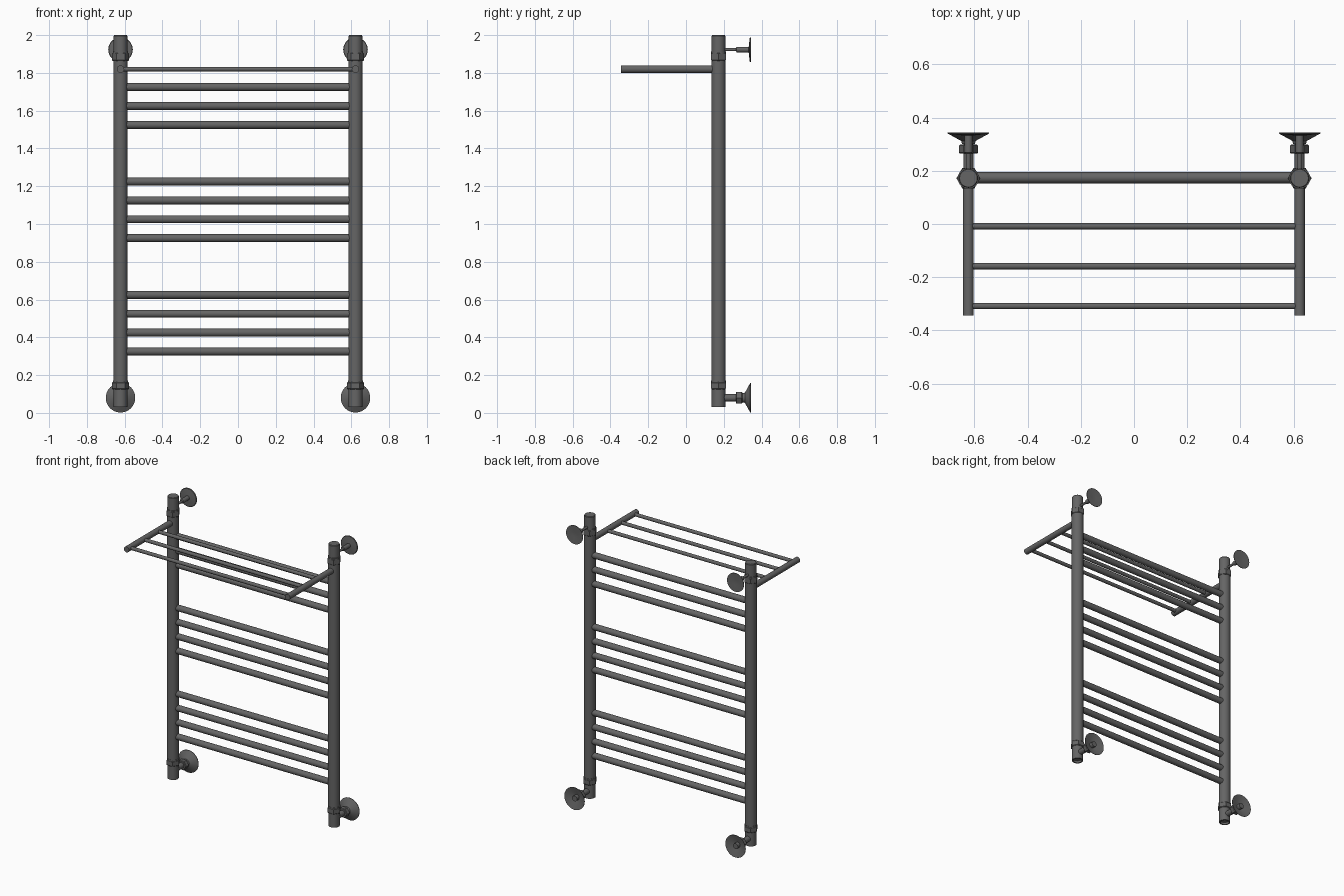
import bpy, bmesh, math
from mathutils import Matrix, Vector

if "Cube" in bpy.data.objects:
    bpy.data.objects.remove(bpy.data.objects["Cube"])

AXES = {
    'X': Matrix.Rotation(math.pi / 2, 4, 'Y'),
    'Y': Matrix.Rotation(-math.pi / 2, 4, 'X'),
    'Z': Matrix.Identity(4),
}

# Dark metal
metal = bpy.data.materials.new("dark_metal")
metal.diffuse_color = (0.13, 0.13, 0.13, 1)
metal.use_nodes = True
metal.node_tree.nodes["Principled BSDF"].inputs["Base Color"].default_value = metal.diffuse_color


def lathe(name, profile, loc, axis='Z', sides=32):
    """Revolve (radius, height) points around an axis and close both ends."""
    bm = bmesh.new()
    rings = []
    for r, h in profile:
        rings.append([bm.verts.new((r * math.cos(2 * math.pi * i / sides),
                                    r * math.sin(2 * math.pi * i / sides), h))
                      for i in range(sides)])
    for a, b in zip(rings, rings[1:]):
        for i in range(sides):
            j = (i + 1) % sides
            bm.faces.new((a[i], a[j], b[j], b[i]))
    bm.faces.new(rings[0][::-1])
    bm.faces.new(rings[-1])
    bmesh.ops.recalc_face_normals(bm, faces=bm.faces)
    bm.transform(Matrix.Translation(Vector(loc)) @ AXES[axis])
    mesh = bpy.data.meshes.new(name)
    bm.to_mesh(mesh)
    bm.free()
    mesh.materials.append(metal)
    ob = bpy.data.objects.new(name, mesh)
    bpy.context.collection.objects.link(ob)
    if sides > 8:
        bpy.context.view_layer.objects.active = ob
        ob.select_set(True)
        bpy.ops.object.shade_smooth_by_angle(angle=math.radians(30))
        ob.select_set(False)
    return ob


def rod(name, r, length, loc, axis, sides=24):
    return lathe(name, [(r, 0), (r, length)], loc, axis, sides)


def hex_nut(name, r, length, loc, axis):
    c = 0.004
    return lathe(name, [(r - c, 0), (r, c), (r, length - c), (r - c, length)],
                 loc, axis, 6)


PX, PY = 0.622, 0.172      # post position
SHELF_Z = 1.82

for s, side in ((-1, "left"), (1, "right")):
    x = s * PX
    # Upright tube with a slightly recessed lower end
    lathe(side + "_post",
          [(0.028, 0.045), (0.028, 0.03), (0.036, 0.03), (0.036, 0.13),
           (0.038, 0.13), (0.038, 1.90), (0.036, 1.90), (0.036, 1.996),
           (0.033, 2.0)], (x, PY, 0))
    # Union nuts and collars
    hex_nut(side + "_lower_nut", 0.045, 0.038, (x, PY, 0.125), 'Z')
    rod(side + "_lower_collar", 0.040, 0.010, (x, PY, 0.161), 'Z')
    hex_nut(side + "_upper_nut", 0.045, 0.042, (x, PY, 1.864), 'Z')
    rod(side + "_upper_collar", 0.040, 0.012, (x, PY, 1.90), 'Z')
    # Lower water connection with hollow conical wall flange
    rod(side + "_lower_pipe", 0.019, 0.15, (x, PY + 0.02, 0.08), 'Y')
    hex_nut(side + "_pipe_nut", 0.036, 0.034, (x, 0.264, 0.08), 'Y')
    lathe(side + "_lower_flange",
          [(0.024, 0), (0.027, 0.012), (0.078, 0.040), (0.078, 0.043),
           (0.074, 0.043), (0.026, 0.017)], (x, 0.3, 0.08), 'Y', 40)
    # Upper wall bracket with shallow dished plate
    lathe(side + "_upper_bracket",
          [(0.008, 0), (0.008, 0.075), (0.015, 0.078), (0.015, 0.142),
           (0.062, 0.147), (0.065, 0.150), (0.065, 0.153), (0.061, 0.153),
           (0.018, 0.148)],
          (x, PY + 0.018, 1.923), 'Y', 40)
    # Shelf side arm
    rod(side + "_shelf_arm", 0.02, 0.49, (x, -0.343, SHELF_Z), 'Y')

# Heating rungs in three groups
for group, (start, count) in enumerate(((0.325, 4), (0.925, 4), (1.525, 3))):
    for i in range(count):
        rod(f"rung_{group + 1}_{i + 1}", 0.021, 1.2,
            (-0.6, PY + 0.002, start + 0.1 * i), 'X')

# Shelf rods
for i, y in enumerate((-0.008, -0.158, -0.308)):
    rod(f"shelf_rod_{i + 1}", 0.012, 1.23, (-0.615, y, SHELF_Z), 'X')
